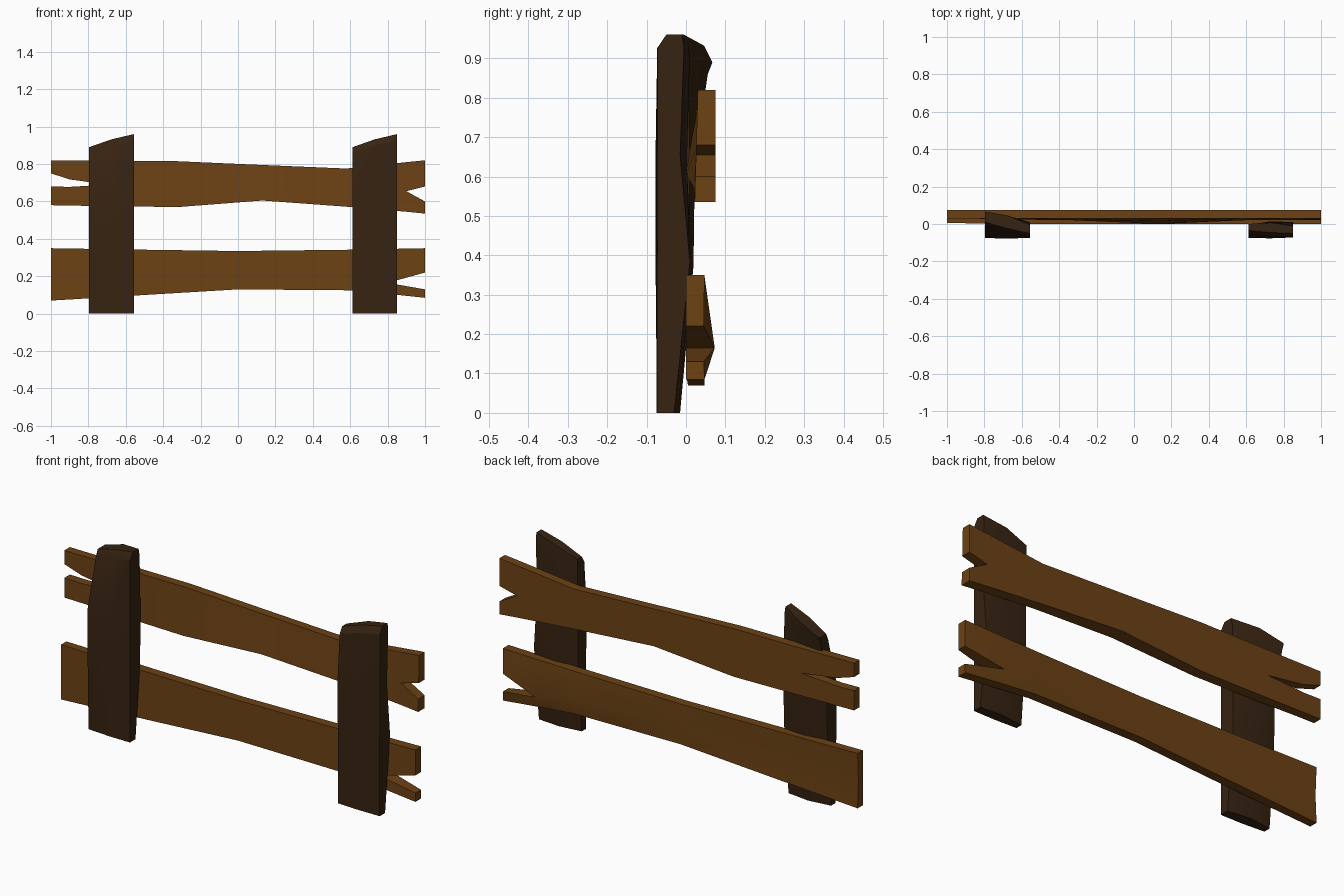
import bpy
import bmesh
import math

default_cube = bpy.data.objects.get("Cube")
if default_cube:
    bpy.data.objects.remove(default_cube, do_unlink=True)


def make_material(name, colour):
    material = bpy.data.materials.new(name)
    material.use_nodes = True
    material.diffuse_color = colour
    shader = next(n for n in material.node_tree.nodes if n.type == 'BSDF_PRINCIPLED')
    shader.inputs["Base Color"].default_value = colour
    shader.inputs["Roughness"].default_value = 0.9
    return material


rail_wood = make_material("warm brown wood", (.15, .054, .007, 1))
post_wood = make_material("dark brown wood", (.038, .017, .006, 1))


def make_board(name, quads, material):
    """Thicken a sheet of quads; every corner is (x, z, front y, back y)."""
    bm = bmesh.new()
    pairs = {}

    def pair(corner):
        x, z, front, back = corner
        key = (round(x, 4), round(z, 4))
        if key not in pairs:
            pairs[key] = (bm.verts.new((x, front, z)), bm.verts.new((x, back, z)))
        return pairs[key]

    edges = {}
    for quad in quads:
        corners = [pair(c) for c in quad]
        bm.faces.new([c[0] for c in corners])
        bm.faces.new([c[1] for c in reversed(corners)])
        for a, b in zip(corners, corners[1:] + corners[:1]):
            edges[a, b] = True
    # walls along the open outline
    for a, b in edges:
        if (b, a) not in edges:
            bm.faces.new((b[0], a[0], a[1], b[1]))
    bmesh.ops.recalc_face_normals(bm, faces=bm.faces)
    mesh = bpy.data.meshes.new(name)
    bm.to_mesh(mesh)
    bm.free()
    mesh.materials.append(material)
    board = bpy.data.objects.new(name, mesh)
    bpy.context.collection.objects.link(board)
    bpy.ops.object.select_all(action='DESELECT')
    board.select_set(True)
    bpy.context.view_layer.objects.active = board
    bpy.ops.object.shade_smooth_by_angle(angle=math.radians(25))
    return board


def make_rail(name, columns, back):
    """Each column: x, top, upper lip, lower lip, bottom, front y at top and bottom, middle back y.
    The lips coincide in the body and part at a split end."""
    strips = ([], [])
    for x, top, upper, lower, bottom, front_top, front_bottom, back_mid in columns:
        def corner(z, back_y):
            blend = (top - z) / (top - bottom)
            return (x, z, front_top + (front_bottom - front_top) * blend, back_y)
        strips[0].append((corner(top, back), corner(upper, back_mid)))
        strips[1].append((corner(lower, back_mid), corner(bottom, back)))
    quads = [(a[1], b[1], b[0], a[0]) for s in strips for a, b in zip(s, s[1:])]
    return make_board(name, quads, rail_wood)


def make_post(name, left, right, rows, bow):
    """Each row: height below the top (None = at the ground), front y left and right, back y left and right."""
    tops = (.89, .932, .96)
    grid = []
    for level, front_left, front_right, back_left, back_right in rows:
        row = []
        for i, top in enumerate(tops):
            t = i / 2
            x = left + (right - left) * t
            z = top * level
            middle = bow if i == 1 else 0
            row.append((x, z, front_left + (front_right - front_left) * t - middle / 4,
                        back_left + (back_right - back_left) * t + middle))
        grid.append(row)
    quads = [(low[i], low[i + 1], high[i + 1], high[i])
             for low, high in zip(grid, grid[1:]) for i in range(2)]
    return make_board(name, quads, post_wood)


# Rails with split ends
make_rail("upper_rail", [
    (-1, .82, .75, .68, .58, .03, .03, .075),
    (-.9, .819, .718, .678, .578, .03, .03, .075),
    (-.7, .817, .69, .69, .575, .03, .025, .075),
    (-.32, .815, .69, .69, .57, .03, .02, .075),
    (.13, .795, .7, .7, .605, .03, 0, .075),
    (.58, .776, .67, .67, .572, .03, .02, .075),
    (.9, .81, .655, .655, .545, .03, .022, .075),
    (1, .82, .68, .6, .535, .03, .022, .075),
], back=.075)

make_rail("lower_rail", [
    (-1, .35, .21, .21, .07, .005, .005, .04),
    (-.5, .342, .22, .22, .1, 0, 0, .045),
    (0, .335, .23, .23, .13, 0, 0, .045),
    (.6, .342, .2, .2, .125, 0, 0, .055),
    (.8, .346, .165, .165, .106, 0, 0, .073),
    (1, .35, .22, .13, .085, 0, 0, .045),
], back=.047)

# Upright posts, bent and chipped at the top
make_post("right_post", -.797, -.557, [
    (0, -.065, -.075, -.03, -.03),
    (.4, -.072, -.075, 0, .008),
    (.68, -.075, -.073, .005, .01),
    (.965, -.005, -.073, .055, .003),
    (1, .01, -.05, .067, -.005),
], bow=.015)

make_post("left_post", .612, .85, [
    (0, -.068, -.073, -.035, -.03),
    (.4, -.07, -.073, -.005, .01),
    (.68, -.075, -.072, -.005, -.015),
    (.965, -.055, -.072, 0, -.005),
    (1, -.035, -.05, 0, -.01),
], bow=.012)
